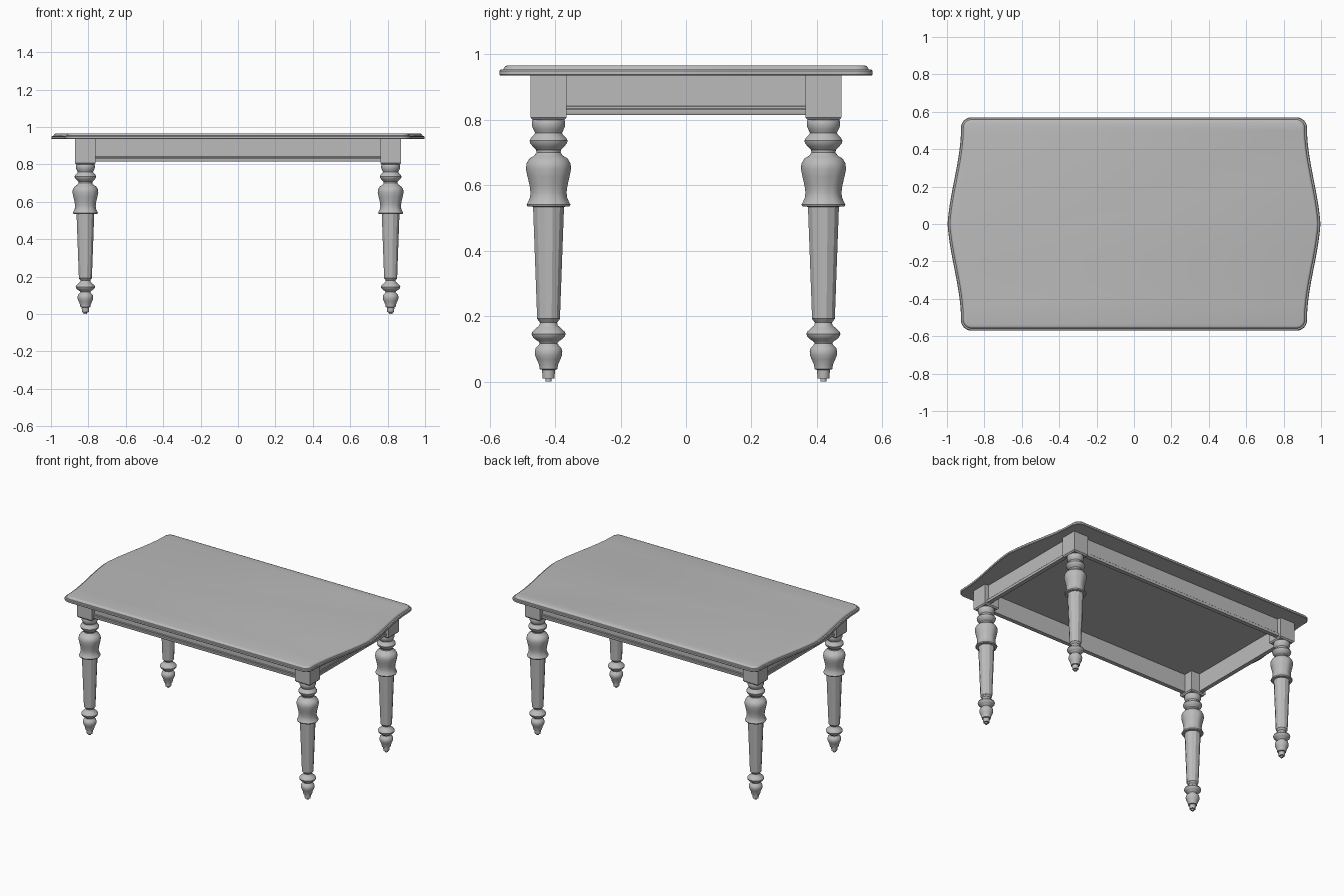
import bpy, bmesh
from math import sin, cos, pi, radians
from mathutils import Vector

cube = bpy.data.objects.get("Cube")
if cube:
    bpy.data.objects.remove(cube, do_unlink=True)

grey = bpy.data.materials.new("plain grey")
grey.use_nodes = True
grey.diffuse_color = (0.5, 0.5, 0.5, 1)
grey.node_tree.nodes["Principled BSDF"].inputs["Base Color"].default_value = (0.5, 0.5, 0.5, 1)


def finish(bm, name, angle=35):
    bmesh.ops.recalc_face_normals(bm, faces=bm.faces)
    mesh = bpy.data.meshes.new(name)
    bm.to_mesh(mesh)
    bm.free()
    obj = bpy.data.objects.new(name, mesh)
    bpy.context.collection.objects.link(obj)
    mesh.materials.append(grey)
    bpy.ops.object.select_all(action='DESELECT')
    obj.select_set(True)
    bpy.context.view_layer.objects.active = obj
    bpy.ops.object.shade_smooth_by_angle(angle=radians(angle))
    return obj


def skin(bm, rings):
    """Join closed rings of points in order and cap both ends."""
    rows = [[bm.verts.new(p) for p in ring] for ring in rings]
    n = len(rows[0])
    for a, b in zip(rows, rows[1:]):
        for i in range(n):
            j = (i + 1) % n
            bm.faces.new((a[i], a[j], b[j], b[i]))
    bm.faces.new(rows[0])
    bm.faces.new(rows[-1])


# Table top: straight long sides, bowed ends, stepped moulded edge
def end_x(y):
    t = min(abs(y) / 0.5, 1)
    return 0.925 + 0.072 * (0.5 * (1 + cos(pi * t)) * 0.6 + (1 - t) ** 1.3 * 0.4)


side = [Vector((end_x(y), y)) for y in [0.5 * (i / 14 - 1) for i in range(29)]]
corner = [Vector((0.87 + 0.055 * cos(a), 0.515 + 0.055 * sin(a)))
          for a in [pi / 2 * i / 8 for i in range(9)]]
half = [Vector((p.x, -p.y)) for p in reversed(corner)] + side + corner
outline = half + [-p for p in half]


def inset(d):
    ring = []
    for i, p in enumerate(outline):
        t = outline[(i + 1) % len(outline)] - outline[i - 1]
        ring.append(p + Vector((-t.y, t.x)).normalized() * d)
    return ring


bm = bmesh.new()
edge = [(0.003, 0.935), (0, 0.938), (0, 0.949), (0.004, 0.953), (0.012, 0.954),
        (0.014, 0.959), (0.018, 0.964), (0.024, 0.966)]
skin(bm, [[(p.x, p.y, z) for p in inset(d)] for d, z in edge])
finish(bm, "table_top")

# Aprons: board with a bead along the lower outside edge
section = [(-0.012, 0.935), (-0.012, 0.815), (0.016, 0.815), (0.018, 0.819),
           (0.018, 0.831), (0.015, 0.834), (0.012, 0.834), (0.012, 0.840),
           (0.008, 0.842), (0.008, 0.935)]
for name, along_x, sign in (("front_apron", True, -1), ("back_apron", True, 1),
                            ("left_apron", False, 1), ("right_apron", False, -1)):
    bm = bmesh.new()
    rings = []
    for end in (-1, 1):
        if along_x:
            rings.append([(end * 0.79, sign * (0.44 + d), z) for d, z in section])
        else:
            rings.append([(sign * (0.837 + d), end * 0.40, z) for d, z in section])
    skin(bm, rings)
    finish(bm, name)

# Legs: turned profile of radius and height, from foot to neck
foot = [(0.009, 0), (0.009, 0.009), (0.018, 0.010), (0.020, 0.036), (0.027, 0.038),
        (0.029, 0.052), (0.036, 0.068), (0.041, 0.080), (0.042, 0.092), (0.039, 0.103),
        (0.030, 0.112), (0.027, 0.117), (0.030, 0.122), (0.042, 0.130), (0.050, 0.139),
        (0.052, 0.146), (0.049, 0.153), (0.038, 0.163), (0.028, 0.172), (0.026, 0.180),
        (0.033, 0.189)]
bulb = [(0.046, 0.534), (0.064, 0.535), (0.067, 0.541), (0.063, 0.548), (0.057, 0.562),
        (0.055, 0.578), (0.058, 0.600), (0.064, 0.625), (0.069, 0.650), (0.067, 0.667),
        (0.058, 0.682), (0.044, 0.690), (0.037, 0.700), (0.038, 0.708), (0.048, 0.718),
        (0.056, 0.728), (0.058, 0.736), (0.053, 0.746), (0.044, 0.754), (0.041, 0.760),
        (0.046, 0.770), (0.051, 0.782), (0.050, 0.795), (0.047, 0.802)]
SEGMENTS = 48


def turned(name, profile, x, y):
    bm = bmesh.new()
    rings = []
    for r, z in profile:
        # shallow lobes on the bulb, fading out above and below
        lobe = 0.025 if 0.535 <= z < 0.66 else 0
        ring = []
        for i in range(SEGMENTS):
            a = 2 * pi * i / SEGMENTS
            k = r * (1 - lobe * (1 - abs(cos(4 * a))))
            ring.append((x + k * cos(a), y + k * sin(a), z))
        rings.append(ring)
    skin(bm, rings)
    finish(bm, name)


for sx, sy, name in ((1, -1, "front_left"), (-1, -1, "front_right"),
                     (1, 1, "back_left"), (-1, 1, "back_right")):
    x, y = sx * 0.816, sy * 0.42
    turned(name + "_foot", foot, x, y)
    turned(name + "_bulb", bulb, x, y)

    # Faceted tapering shaft
    bm = bmesh.new()
    skin(bm, [[(x + r * cos(a), y + r * sin(a), z)
               for a in [2 * pi * (i + 0.5) / 12 for i in range(12)]]
              for r, z in ((0.032, 0.187), (0.036, 0.192), (0.049, 0.535))])
    finish(bm, name + "_shaft", 20)

    # Square block with a chamfered underside
    bm = bmesh.new()
    skin(bm, [[(x + h * u, y + h * v, z) for u, v in ((-1, -1), (1, -1), (1, 1), (-1, 1))]
              for h, z in ((0.048, 0.799), (0.055, 0.807), (0.055, 0.936))])
    finish(bm, name + "_block", 20)
